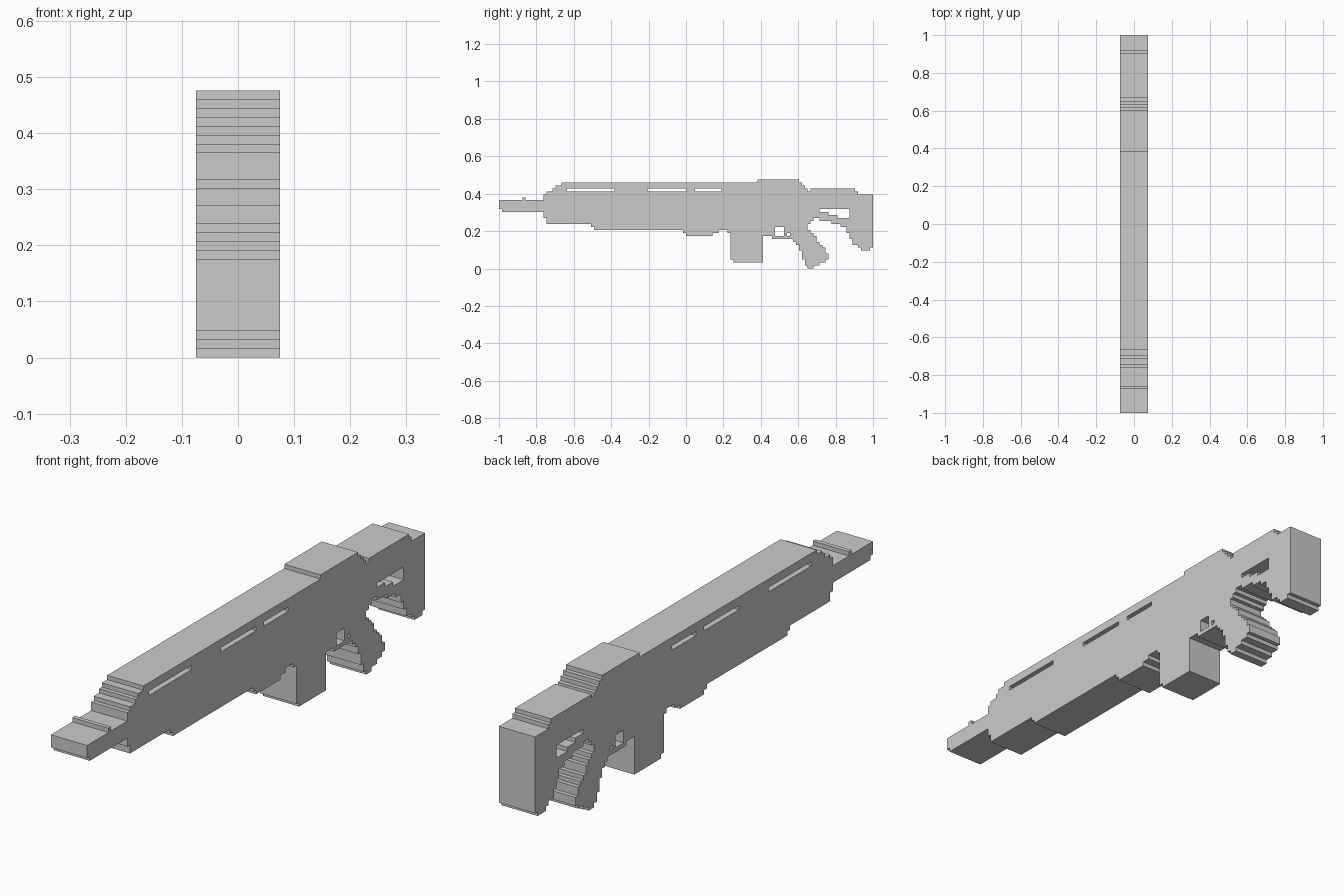
import bpy, bmesh, math

if "Cube" in bpy.data.objects:
    bpy.data.objects.remove(bpy.data.objects["Cube"])

CELL = 2 / 126      # side of one square step
HALF = 0.075        # half thickness


def columns(runs, end):
    """Stepped profile: each run is (start, bottom, top), lasting to the next start."""
    cells = set()
    stops = [r[0] for r in runs[1:]] + [end]
    for (start, low, high), stop in zip(runs, stops):
        cells |= block(start, stop, low, high)
    return cells


def block(u0, u1, v0, v1):
    return {(u, v) for u in range(u0, u1) for v in range(v0, v1)}


parts = {}

# Barrel with its small front sight
parts["barrel"] = columns([(0, 20, 23), (1, 19, 23), (8, 19, 24), (9, 19, 23)], 15)

# Handguard with stepped nose and vent slits
parts["handguard"] = columns([
    (15, 17, 25), (16, 15, 26), (18, 15, 27), (19, 15, 28), (21, 15, 29),
    (31, 14, 29), (32, 13, 29), (62, 12, 29), (63, 11, 29), (72, 12, 29),
    (74, 13, 29), (77, 12, 29)], 78)
for u0, u1 in ((23, 39), (50, 63), (66, 75)):
    parts["handguard"] -= block(u0, u1, 26, 27)

# Receiver with raised top block, trigger opening and guard
parts["receiver"] = columns([
    (78, 11, 29), (87, 11, 30), (92, 10, 30), (99, 9, 30), (100, 8, 30),
    (101, 8, 29), (102, 8, 28), (103, 8, 27)], 104)
parts["receiver"] -= block(93, 96, 11, 14) | block(97, 98, 11, 12)

# Magazine
parts["magazine"] = columns([(78, 3, 11), (79, 2, 11)], 89)

# Slanted grip
parts["grip"] = columns([
    (101, 6, 8), (102, 3, 8), (103, 1, 8), (104, 0, 13), (105, 0, 12),
    (106, 1, 11), (107, 1, 9), (108, 2, 8), (109, 2, 7), (110, 3, 5)], 111)

# Shoulder stock with stepped opening
parts["stock"] = columns([
    (104, 15, 26), (105, 16, 27), (106, 17, 27), (108, 16, 27), (112, 15, 27),
    (115, 14, 27), (117, 12, 27), (118, 10, 27), (119, 8, 27), (120, 8, 26),
    (121, 7, 25), (122, 6, 25), (125, 7, 25)], 126)
parts["stock"] -= block(108, 118, 19, 20) | block(111, 118, 18, 19) | block(114, 118, 17, 18)

solid = set().union(*parts.values())


def build(name, cells):
    """Side faces for every cell, and walls only where the whole silhouette ends."""
    bm = bmesh.new()
    verts = {}

    def vert(s, u, v):
        if (s, u, v) not in verts:
            verts[s, u, v] = bm.verts.new((s * HALF, u * CELL - 1, v * CELL))
        return verts[s, u, v]

    for u, v in sorted(cells):
        ring = [(u, v), (u + 1, v), (u + 1, v + 1), (u, v + 1)]
        bm.faces.new([vert(1, *p) for p in ring])
        bm.faces.new([vert(-1, *p) for p in reversed(ring)])
        for i, (du, dv) in enumerate(((0, -1), (1, 0), (0, 1), (-1, 0))):
            if (u + du, v + dv) not in solid:
                a, b = ring[i], ring[(i + 1) % 4]
                bm.faces.new([vert(1, *b), vert(1, *a), vert(-1, *a), vert(-1, *b)])
    bmesh.ops.dissolve_limit(bm, angle_limit=math.radians(1),
                             verts=bm.verts[:], edges=bm.edges[:])
    mesh = bpy.data.meshes.new(name)
    bm.to_mesh(mesh)
    bm.free()
    bpy.context.collection.objects.link(bpy.data.objects.new(name, mesh))


for name, cells in parts.items():
    build(name, cells)
